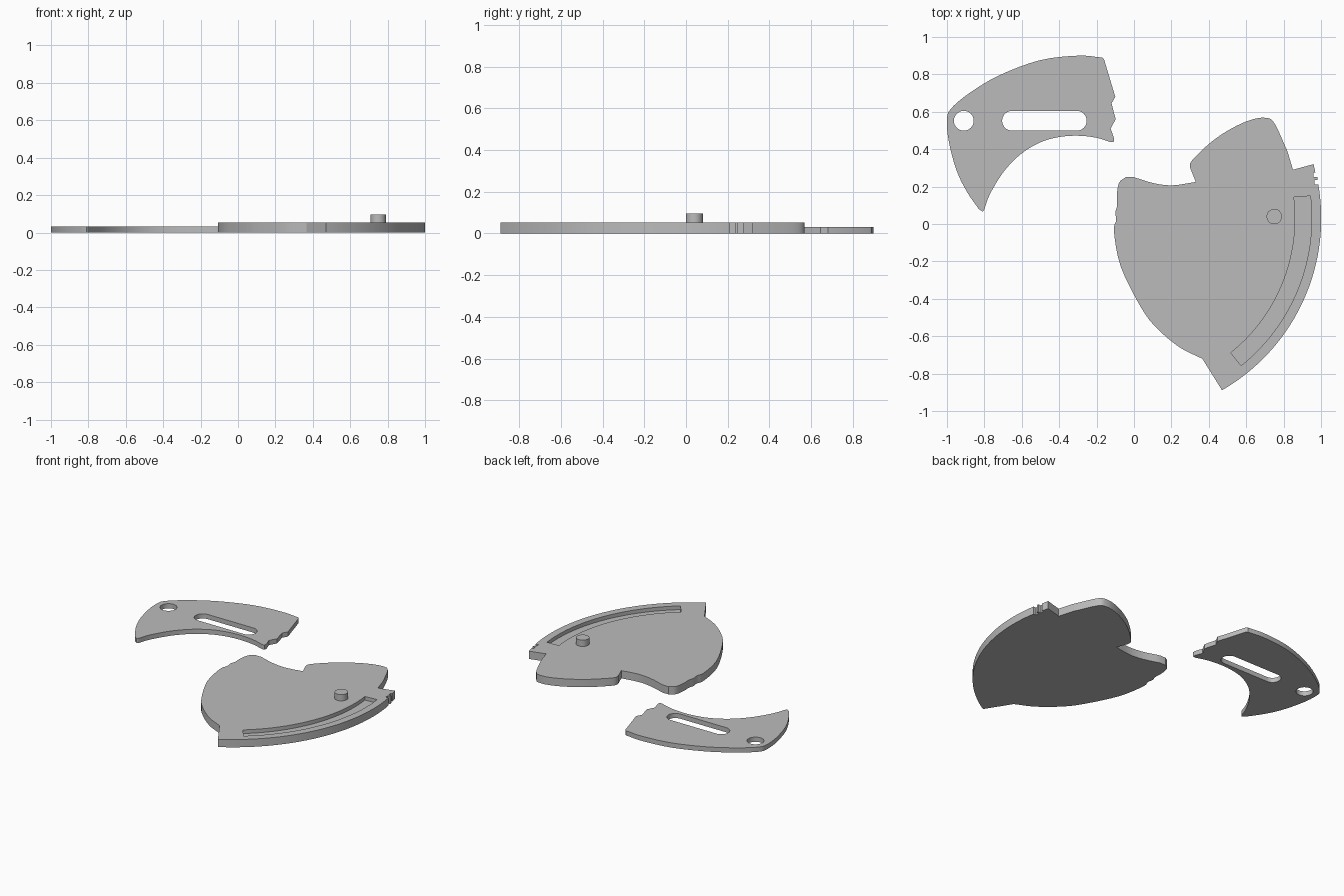
import bpy
import bmesh
import math
from mathutils import Vector

cube = bpy.data.objects.get("Cube")
if cube:
    bpy.data.objects.remove(cube, do_unlink=True)

BODY_HEIGHT = 0.053
LEVER_HEIGHT = 0.032
PIN_TOP = 0.096
GROOVE_FLOOR = 0.028
RIM_CENTRE = Vector((-0.06, 0.03))
RIM_RADIUS = 1.061

grey = bpy.data.materials.new("plain grey")
grey.use_nodes = True
colour = (0.5, 0.5, 0.5, 1)
grey.diffuse_color = colour
grey.node_tree.nodes["Principled BSDF"].inputs["Base Color"].default_value = colour


def sweep(centre, radius, start, end, steps=24):
    """Points along a circular arc, angles in degrees."""
    points = []
    for i in range(steps + 1):
        angle = math.radians(start + (end - start) * i / steps)
        points.append((centre[0] + radius * math.cos(angle),
                       centre[1] + radius * math.sin(angle)))
    return points


def smooth_through(points, steps=4):
    """Rounded path through a few points, ending on the first and last."""
    pts = [Vector(p) for p in points]
    pts = [2 * pts[0] - pts[1]] + pts + [2 * pts[-1] - pts[-2]]
    path = []
    for a, b, c, d in zip(pts, pts[1:], pts[2:], pts[3:]):
        for i in range(steps):
            t = i / steps
            path.append(b + (c - a) * t / 2
                        + (2 * a - 5 * b + 4 * c - d) * t * t / 2
                        + (3 * b - a - 3 * c + d) * t ** 3 / 2)
    path.append(pts[-2])
    return [tuple(p) for p in path]


def prism(name, outline, bottom, top):
    """Flat plate extruded from a closed outline."""
    bm = bmesh.new()
    face = bm.faces.new([bm.verts.new((x, y, bottom)) for x, y in outline])
    extruded = bmesh.ops.extrude_face_region(bm, geom=[face], use_keep_orig=True)
    raised = [v for v in extruded["geom"] if isinstance(v, bmesh.types.BMVert)]
    bmesh.ops.translate(bm, verts=raised, vec=(0, 0, top - bottom))
    bmesh.ops.remove_doubles(bm, verts=bm.verts, dist=0.0001)
    bmesh.ops.recalc_face_normals(bm, faces=bm.faces)
    mesh = bpy.data.meshes.new(name)
    bm.to_mesh(mesh)
    bm.free()
    obj = bpy.data.objects.new(name, mesh)
    bpy.context.collection.objects.link(obj)
    mesh.materials.append(grey)
    return obj


def activate(obj):
    bpy.ops.object.select_all(action="DESELECT")
    obj.select_set(True)
    bpy.context.view_layer.objects.active = obj


def cut(obj, outline, bottom, top):
    """Remove a prism-shaped pocket or hole."""
    cutter = prism("cutter", outline, bottom, top)
    cutter.hide_render = True
    activate(obj)
    boolean = obj.modifiers.new("cut", "BOOLEAN")
    boolean.operation = "DIFFERENCE"
    boolean.solver = "EXACT"
    boolean.object = cutter
    bpy.ops.object.modifier_apply(modifier=boolean.name)
    bpy.data.objects.remove(cutter, do_unlink=True)


# Body plate: round rim, notched tab, lobe, hollow and bulging left side
rim = sweep(RIM_CENTRE, RIM_RADIUS, -60, 9.8, 40)
tab = [(0.965, 0.21), (0.965, 0.235), (0.98, 0.235), (0.98, 0.25),
       (0.96, 0.25), (0.96, 0.275), (0.97, 0.275), (0.96, 0.32), (0.85, 0.29)]
lobe = smooth_through([(0.82, 0.39), (0.75, 0.54), (0.70, 0.568), (0.62, 0.555),
                       (0.52, 0.51), (0.415, 0.44), (0.31, 0.34), (0.30, 0.30)])
hollow = smooth_through([(0.33, 0.225), (0.21, 0.207), (0.11, 0.217), (0, 0.25)])
side = smooth_through([(-0.045, 0.25), (-0.08, 0.22), (-0.092, 0.15),
                       (-0.09, 0.1), (-0.1, 0.06), (-0.095, 0.02),
                       (-0.107, -0.04), (-0.07, -0.23), (0.04, -0.45),
                       (0.125, -0.56), (0.245, -0.66), (0.365, -0.72)])
body = prism("body_plate", rim + tab + lobe + hollow + side, 0, BODY_HEIGHT)

# Curved groove following the rim
groove = (sweep(RIM_CENTRE, RIM_RADIUS - 0.051, -51.2, 6.8, 40)
          + sweep(RIM_CENTRE, RIM_RADIUS - 0.139, 7.1, -51.2, 40))
cut(body, groove, GROOVE_FLOOR, PIN_TOP)

# Pivot pin
pin = prism("pivot_pin", sweep((0.75, 0.04), 0.041, 0, 360, 32),
            BODY_HEIGHT - 0.01, PIN_TOP)

# Lever plate: outer arc, pointed tail, inner arc and notched end
back = smooth_through([(-0.17, 0.89), (-0.30, 0.90), (-0.505, 0.875),
                       (-0.72, 0.795), (-0.88, 0.70), (-0.98, 0.615),
                       (-1, 0.555), (-0.99, 0.44), (-0.95, 0.29),
                       (-0.895, 0.175), (-0.83, 0.08)])
inner = smooth_through([(-0.81, 0.067), (-0.80, 0.08), (-0.77, 0.16),
                        (-0.70, 0.275), (-0.61, 0.37), (-0.505, 0.435),
                        (-0.4, 0.465), (-0.30, 0.472), (-0.205, 0.462),
                        (-0.125, 0.438)])
notches = [(-0.108, 0.44), (-0.107, 0.46), (-0.125, 0.51), (-0.098, 0.56),
           (-0.12, 0.645), (-0.1, 0.68), (-0.16, 0.88)]
lever = prism("lever_plate", back + inner + notches, 0, LEVER_HEIGHT)

# Round hole and long slot through the lever
HOLE_RADIUS = 0.053
cut(lever, sweep((-0.91, 0.552), HOLE_RADIUS, 0, 360, 32), -1, 1)
slot = (sweep((-0.652, 0.552), HOLE_RADIUS, 90, 270, 16)
        + sweep((-0.306, 0.552), HOLE_RADIUS, -90, 90, 16))
cut(lever, slot, -1, 1)

for part in (body, pin, lever):
    activate(part)
    bpy.ops.object.shade_smooth_by_angle(angle=math.radians(30))
